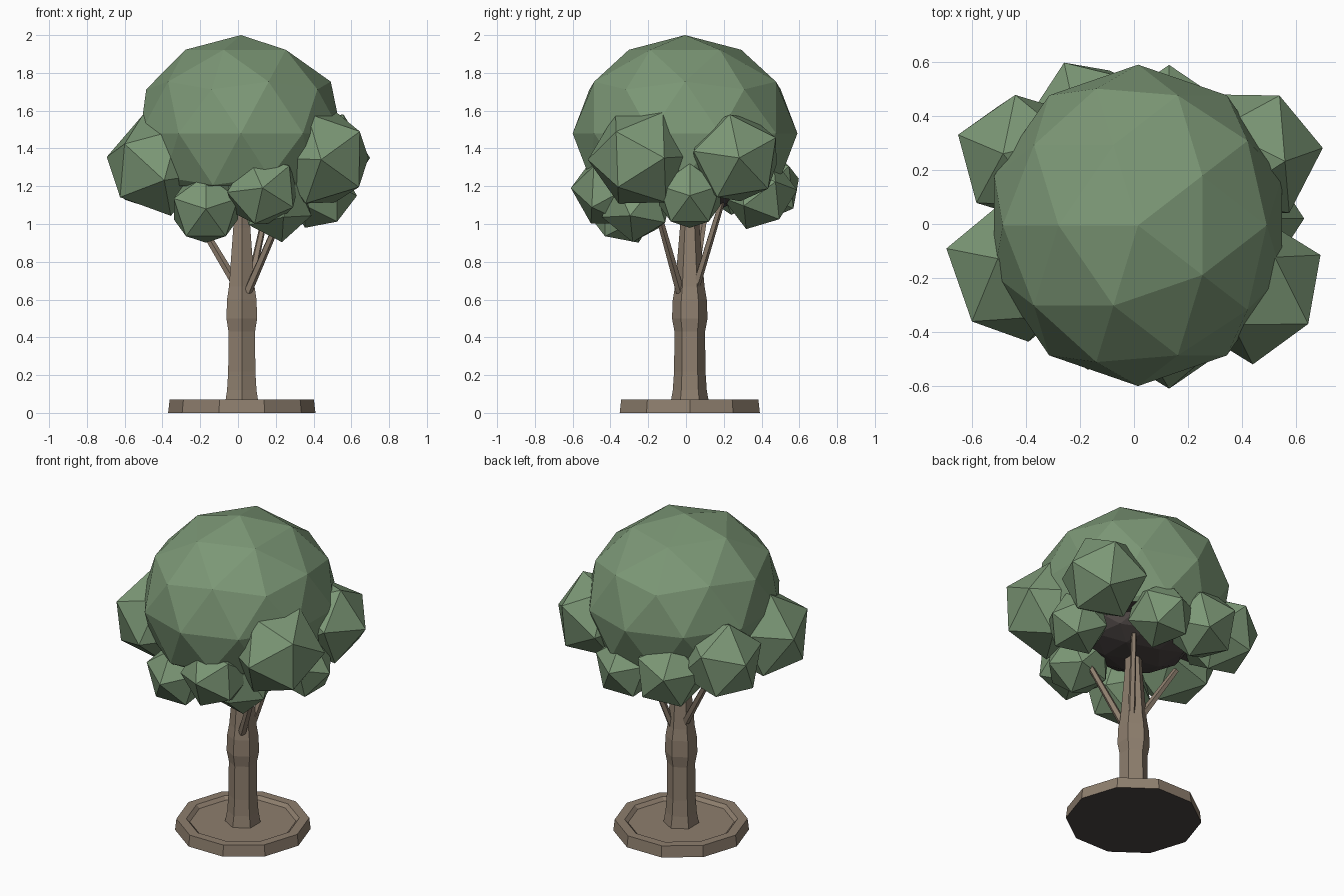
import bpy
import bmesh
import math
from mathutils import Matrix, Vector

cube = bpy.data.objects.get("Cube")
if cube:
    bpy.data.objects.remove(cube, do_unlink=True)


def material(name, colour):
    mat = bpy.data.materials.new(name)
    mat.use_nodes = True
    mat.diffuse_color = (*colour, 1)
    mat.node_tree.nodes["Principled BSDF"].inputs["Base Color"].default_value = (*colour, 1)
    return mat


LEAF = material("leaf green", (0.20, 0.31, 0.18))
BARK = material("bark brown", (0.27, 0.21, 0.155))
DARK = material("shadow brown", (0.07, 0.058, 0.055))


def finish(name, bm, *mats, dark_below=None):
    """Turn a bmesh into a flat shaded object, with an optional dark underside."""
    bmesh.ops.recalc_face_normals(bm, faces=bm.faces[:])
    if dark_below is not None:
        for f in bm.faces:
            if f.normal.z < -0.95 and f.calc_center_median().z < dark_below:
                f.material_index = 1
    mesh = bpy.data.meshes.new(name)
    bm.to_mesh(mesh)
    bm.free()
    for mat in mats:
        mesh.materials.append(mat)
    obj = bpy.data.objects.new(name, mesh)
    bpy.context.collection.objects.link(obj)
    return obj


def lathe(name, profile, sides, centre, *mats, dark_below=None, turn=0.0):
    """Stack polygon rings of (radius, height) and cap both ends."""
    bm = bmesh.new()
    rings = []
    for r, z in profile:
        angles = [turn + math.tau * i / sides for i in range(sides)]
        rings.append([bm.verts.new((centre[0] + r * math.cos(a),
                                    centre[1] + r * math.sin(a), z)) for a in angles])
    for low, high in zip(rings, rings[1:]):
        for i in range(sides):
            j = (i + 1) % sides
            bm.faces.new((low[i], low[j], high[j], high[i]))
    bm.faces.new(rings[0][::-1])
    bm.faces.new(rings[-1])
    return finish(name, bm, *mats, dark_below=dark_below)


def ball(name, centre, radii, level, aim, toward, *mats, cut=None):
    """Faceted ball with one corner along aim and the next one leaning toward a side."""
    z = Vector(aim).normalized()
    y = z.cross(Vector(toward)).normalized()
    turn = Matrix((y.cross(z), y, z)).transposed().to_4x4()
    bm = bmesh.new()
    matrix = Matrix.LocRotScale(Vector(centre), None, Vector(radii)) @ turn
    bmesh.ops.create_icosphere(bm, subdivisions=level, radius=1, matrix=matrix)
    if cut is not None:
        geom = bm.verts[:] + bm.edges[:] + bm.faces[:]
        bmesh.ops.bisect_plane(bm, geom=geom, plane_co=(0, 0, cut),
                               plane_no=(0, 0, -1), clear_outer=True)
        bmesh.ops.holes_fill(bm, edges=[e for e in bm.edges if e.is_boundary])
    return finish(name, bm, *mats, dark_below=None if cut is None else cut + 0.01)


def branch(name, start, end, radius):
    bm = bmesh.new()
    a, b = Vector(start), Vector(end)
    axis = b - a
    matrix = Matrix.Translation((a + b) / 2) @ axis.to_track_quat("Z", "Y").to_matrix().to_4x4()
    bmesh.ops.create_cone(bm, cap_ends=True, segments=5, radius1=radius,
                          radius2=radius * 0.75, depth=axis.length, matrix=matrix)
    return finish(name, bm, BARK)


# Round tray with raised rim
AXIS = (0.02, 0.02)
lathe("base_tray", [(0.39, 0), (0.382, 0.07), (0.325, 0.07), (0.305, 0.05)], 10, AXIS,
      BARK, DARK, dark_below=0.01)

# Six sided trunk with a swollen knot halfway up
lathe("trunk", [(0.103, 0.045), (0.09, 0.12), (0.083, 0.22), (0.081, 0.43), (0.094, 0.5),
                (0.09, 0.6), (0.078, 0.67), (0.052, 0.98), (0.045, 1.2)], 6, AXIS, BARK,
      turn=math.radians(30))

# Branches reaching into the leaves
branch("front_branch", (0.05, -0.03, 0.64), (0.22, -0.14, 1.03), 0.024)
branch("right_branch", (-0.01, 0.04, 0.68), (-0.23, 0.10, 1.05), 0.024)
branch("back_branch", (0.06, 0.05, 0.66), (0.16, 0.19, 1.12), 0.022)

# Main crown over a dark core
UP = (0, 0, 1)
ball("crown", (0.015, -0.005, 1.48), (0.56, 0.595, 0.52), 2, UP, (-1, 0, 0),
     LEAF, DARK, cut=1.2)
ball("crown_core", (0.02, 0.03, 1.2), (0.34, 0.31, 0.14), 2, UP, (1, 0, 0), DARK)

# Leaf clumps around the lower edge: centre, radius, corner direction, next corner
CLUMPS = {
    "right_front_clump": ((-0.43, -0.17, 1.31), 0.28, (0.04, -0.27, -0.08), (-0.21, -0.12, 0.16)),
    "right_back_clump": ((-0.42, 0.25, 1.29), 0.25, (-0.23, 0.08, 0.05), (0.01, 0.23, 0.1)),
    "left_back_clump": ((0.44, 0.26, 1.35), 0.26, (0.24, 0.02, 0), (0.08, 0.24, 0.12)),
    "left_front_clump": ((0.44, -0.24, 1.35), 0.28, (0.24, 0.12, 0), (0.18, -0.16, 0.15)),
    "left_low_clump": ((0.44, 0.02, 1.15), 0.19, (1, 0, 0), UP),
    "front_clump": ((0.13, -0.40, 1.18), 0.21, (0, -1, 0.05), (0.16, 0, 0.14)),
    "front_right_low_clump": ((-0.17, -0.34, 1.08), 0.20, (0, -1, 0), UP),
    "front_left_low_clump": ((0.20, -0.26, 1.10), 0.20, (0.03, -0.02, -0.18), (-0.2, -0.1, 0)),
    "back_right_clump": ((-0.17, 0.40, 1.20), 0.22, (-0.09, 0.2, 0.04), (0.15, 0.1, 0.1)),
    "back_left_clump": ((0.13, 0.39, 1.16), 0.20, (0, 1, 0.1), UP),
}
for name, (centre, r, aim, toward) in CLUMPS.items():
    ball(name, centre, (r, r, r), 1, aim, toward, LEAF)
